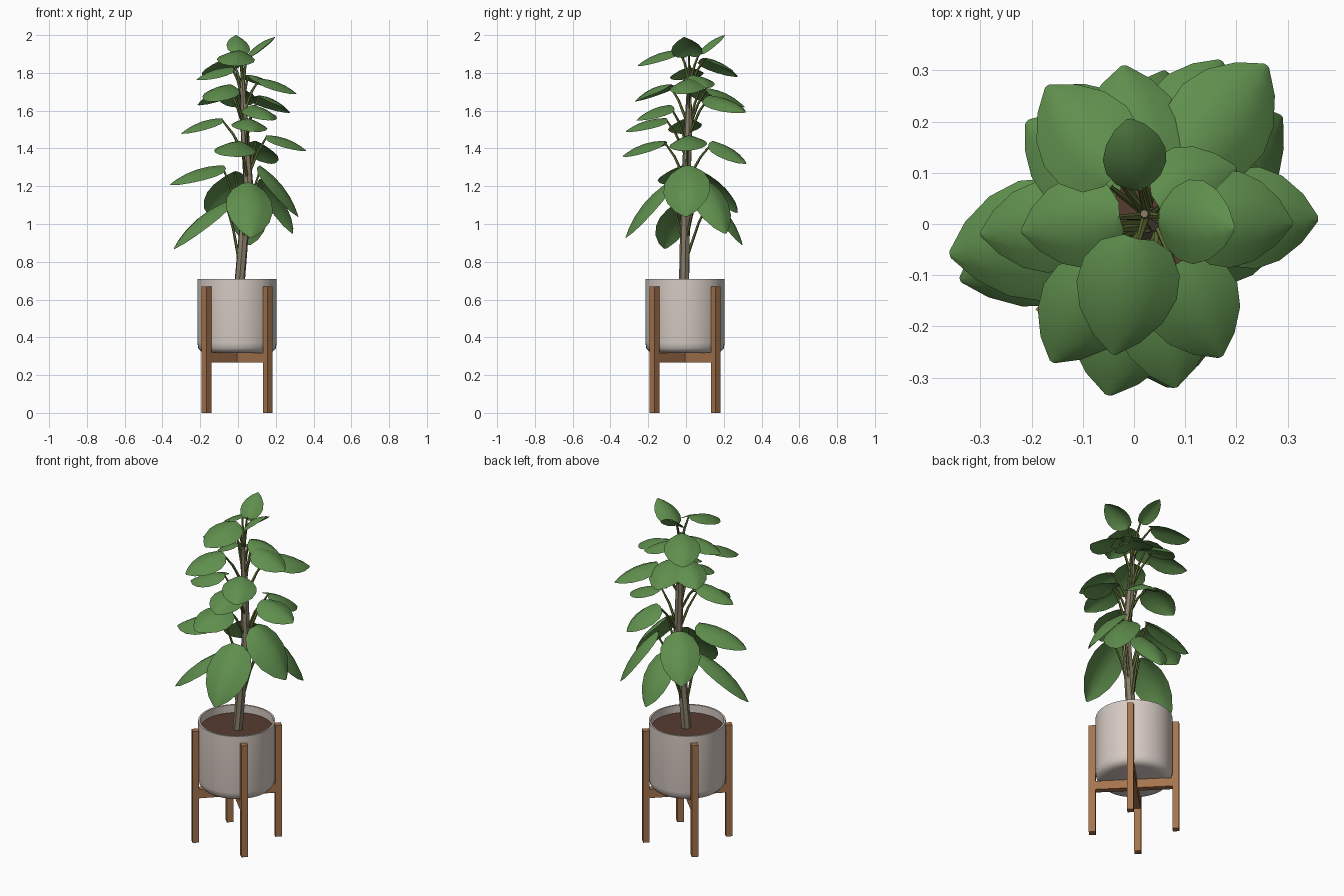
import bpy, bmesh, math
from mathutils import Vector, Matrix

if "Cube" in bpy.data.objects:
    bpy.data.objects.remove(bpy.data.objects["Cube"])


def material(name, col):
    m = bpy.data.materials.new(name)
    m.diffuse_color = (*col, 1)
    m.use_nodes = True
    m.node_tree.nodes["Principled BSDF"].inputs["Base Color"].default_value = m.diffuse_color
    return m


GREEN = material("leaf green", (0.115, 0.275, 0.075))
STALK = material("stalk olive", (0.12, 0.16, 0.035))
BARK = material("bark grey brown", (0.25, 0.21, 0.145))
CLAY = material("pot warm grey", (0.68, 0.60, 0.55))
WOOD = material("stand wood", (0.38, 0.175, 0.075))
SOIL = material("soil brown", (0.095, 0.045, 0.03))

CX = CY = -0.005   # centre of pot and stand


def finish(name, bm, mat, angle=None):
    if name != "leaf":
        bmesh.ops.recalc_face_normals(bm, faces=bm.faces)
    me = bpy.data.meshes.new(name)
    bm.to_mesh(me)
    bm.free()
    me.materials.append(mat)
    ob = bpy.data.objects.new(name, me)
    bpy.context.collection.objects.link(ob)
    if angle:
        bpy.context.view_layer.objects.active = ob
        ob.select_set(True)
        bpy.ops.object.shade_smooth_by_angle(angle=math.radians(angle))
        ob.select_set(False)
    return ob


def lathe(name, profile, mat, n=40):
    bm = bmesh.new()
    rings = [[bm.verts.new((CX + r * math.cos(2 * math.pi * i / n),
                            CY + r * math.sin(2 * math.pi * i / n), z))
              for i in range(n)] for r, z in profile]
    for a, b in zip(rings, rings[1:]):
        for i in range(n):
            j = (i + 1) % n
            bm.faces.new((a[i], a[j], b[j], b[i]))
    bm.faces.new(rings[0])
    bm.faces.new(rings[-1])
    return finish(name, bm, mat, 35)


def box(name, size, loc, rot, mat):
    bm = bmesh.new()
    m = Matrix.Translation(loc) @ Matrix.Rotation(rot, 4, 'Z') @ Matrix.Diagonal((*size, 1))
    bmesh.ops.create_cube(bm, size=1, matrix=m)
    return finish(name, bm, mat)


def tube(name, pts, radii, mat, n):
    bm = bmesh.new()
    rings = []
    for k, p in enumerate(pts):
        d = (pts[min(k + 1, len(pts) - 1)] - pts[max(k - 1, 0)]).normalized()
        u = d.cross(Vector((0.3, 1, 0))).normalized()
        v = d.cross(u)
        rings.append([bm.verts.new(p + radii[k] * (u * math.cos(2 * math.pi * i / n)
                                                   + v * math.sin(2 * math.pi * i / n)))
                      for i in range(n)])
    for a, b in zip(rings, rings[1:]):
        for i in range(n):
            j = (i + 1) % n
            bm.faces.new((a[i], a[j], b[j], b[i]))
    bm.faces.new(rings[0])
    bm.faces.new(rings[-1])
    return finish(name, bm, mat, 30)


# Pot and soil
lathe("pot", [(0.165, 0.318), (0.19, 0.325), (0.205, 0.342), (0.21, 0.37), (0.21, 0.71),
              (0.2, 0.71), (0.2, 0.64)], CLAY)
lathe("soil", [(0.199, 0.645), (0.199, 0.664)], SOIL)

# Stand: four legs on the diagonals and two crossing bars
for k in range(4):
    a = math.radians(45 + 90 * k)
    box("stand_leg", (0.036, 0.036, 0.67),
        (CX + 0.229 * math.cos(a), CY + 0.229 * math.sin(a), 0.335), a, WOOD)
for k in range(2):
    box("cross_bar", (0.43, 0.035, 0.053 - 0.001 * k), (CX, CY, 0.292),
        math.radians(45 + 90 * k), WOOD)

# Trunk
PATH = [Vector(p) for p in ((0.005, -0.01, 0.65), (0.03, -0.005, 0.95), (0.055, 0, 1.2),
                            (0.035, 0.012, 1.5), (0.02, 0.02, 1.84))]
tube("trunk", PATH, [0.028, 0.027, 0.026, 0.022, 0.008], BARK, 7)


def stem(z):
    z = min(max(z, PATH[0].z), PATH[-1].z)
    for a, b in zip(PATH, PATH[1:]):
        if z <= b.z:
            return a.lerp(b, (z - a.z) / (b.z - a.z))


# Leaf outline: (position along the leaf, half width share)
OUTLINE = [(0, 0.3), (0.09, 0.7), (0.27, 0.96), (0.47, 1.0), (0.68, 0.83), (0.87, 0.48), (1, 0.06)]
LEAN = Vector((0.08, -0.08, 1))   # leaves roll slightly towards the light


def leaf(tip, base_z, frac, width, drop):
    tip = Vector(tip)
    s = stem(base_z)
    base = s.lerp(tip, frac)
    base.z = base_z
    axis = tip - base
    side = axis.cross(LEAN).normalized()
    up = side.cross(axis).normalized()
    length = axis.length
    bm = bmesh.new()
    rows = []
    for t, w in OUTLINE:
        row = []
        for j in (-1, -0.5, 0, 0.5, 1):
            # bowed along the midrib, sides hanging down
            bow = 0.09 * length * 4 * t * (1 - t) - 0.2 * width * w * abs(j) ** 1.5
            row.append(bm.verts.new(base + axis * t + side * (j * w * width / 2) + up * bow))
        rows.append(row)
    for a, b in zip(rows, rows[1:]):
        for i in range(4):
            bm.faces.new((a[i], a[i + 1], b[i + 1], b[i]))
    bm.normal_update()
    if sum((f.normal.dot(up) for f in bm.faces)) < 0:
        bmesh.ops.reverse_faces(bm, faces=bm.faces)
    finish("leaf", bm, GREEN, 60)
    # Leaf stalk rising from the trunk
    start = stem(max(base_z - drop, 0.76))
    mid = start.lerp(base, 0.55) + Vector((0, 0, 0.015))
    tube("leaf_stalk", [start, mid, base + axis * 0.03], [0.009, 0.007, 0.005], STALK, 5)


# Rows: tip x, y, z, leaf base height, base distance share, width
UPPER = [(-0.01, 0.205, 2.0, 1.905, 0.25, 0.125), (-0.04, -0.255, 1.84, 1.92, 0.18, 0.2),
         (0.195, -0.01, 1.99, 1.89, 0.15, 0.165), (-0.22, -0.015, 1.765, 1.83, 0.2, 0.18),
         (-0.17, 0.27, 1.78, 1.88, 0.3, 0.2), (0.2, 0.11, 1.72, 1.79, 0.15, 0.18),
         (0.31, 0.0, 1.69, 1.77, 0.3, 0.19)]
MIDDLE = [(-0.16, -0.27, 1.65, 1.74, 0.35, 0.19), (-0.21, 0.2, 1.63, 1.72, 0.3, 0.19),
          (-0.02, 0.31, 1.62, 1.72, 0.3, 0.2), (0.26, 0.31, 1.59, 1.68, 0.35, 0.21),
          (0.17, -0.26, 1.55, 1.63, 0.35, 0.19), (0.08, -0.32, 1.49, 1.56, 0.35, 0.19),
          (-0.3, -0.02, 1.48, 1.56, 0.35, 0.18), (0.36, 0.01, 1.39, 1.47, 0.35, 0.2),
          (-0.05, -0.335, 1.36, 1.44, 0.35, 0.22), (0.17, 0.32, 1.32, 1.44, 0.42, 0.2)]
LOWER = [(-0.36, -0.06, 1.21, 1.31, 0.3, 0.24), (-0.16, 0.27, 1.06, 1.28, 0.3, 0.22),
         (0.32, 0.0, 1.04, 1.31, 0.25, 0.25), (0.07, -0.32, 0.93, 1.22, 0.3, 0.25),
         (-0.34, -0.11, 0.87, 1.12, 0.27, 0.2), (0.29, 0.21, 0.95, 1.24, 0.36, 0.21),
         (0.06, 0.3, 0.89, 1.15, 0.42, 0.2)]
for rows, drop in ((UPPER, 0.18), (MIDDLE, 0.22), (LOWER, 0.36)):
    for x, y, z, bz, f, w in rows:
        leaf((x, y, z), bz, f, w, drop)
